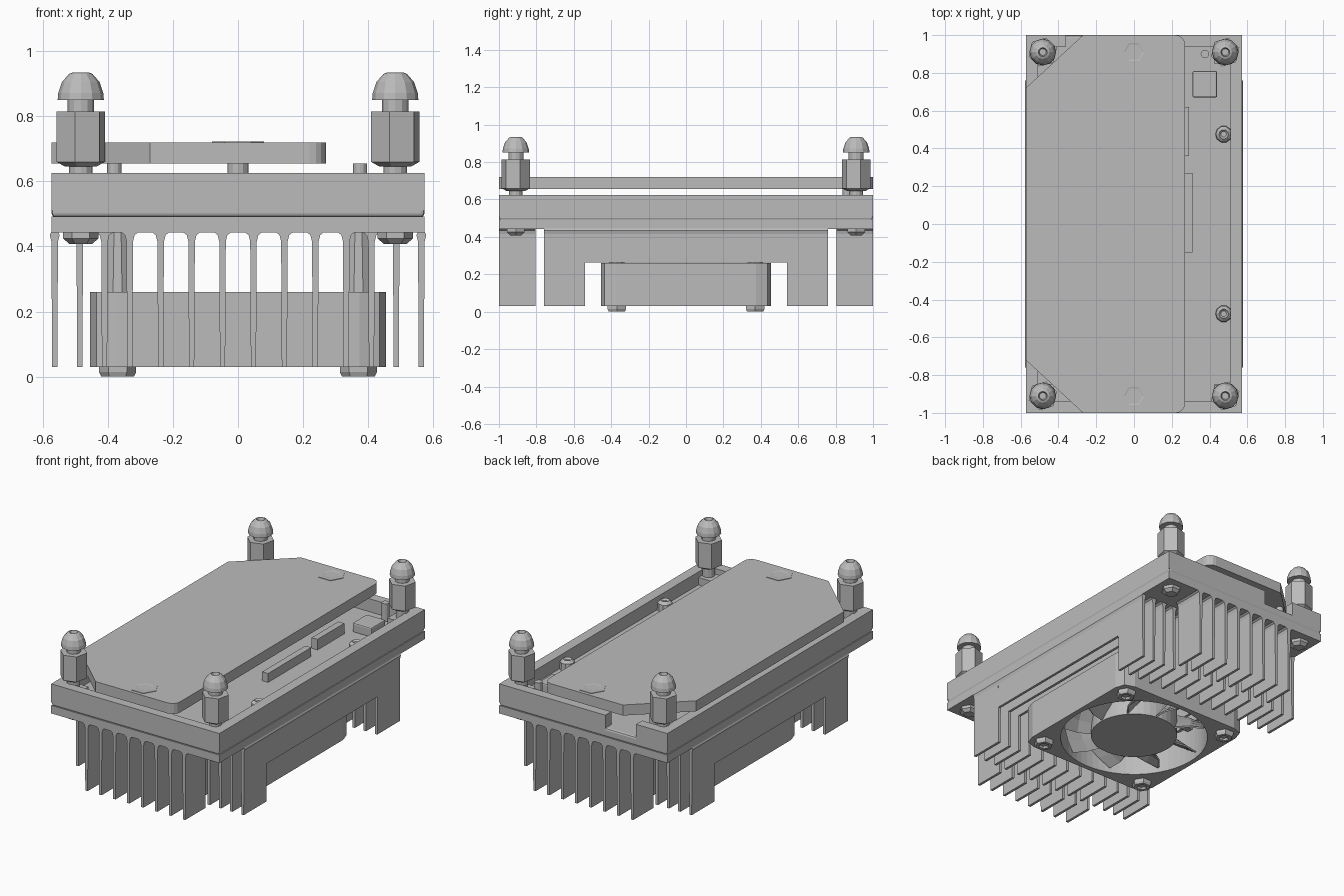
import bpy, bmesh, math
from math import cos, sin, pi

if "Cube" in bpy.data.objects:
    bpy.data.objects.remove(bpy.data.objects["Cube"])

grey = bpy.data.materials.new("plain grey")
grey.use_nodes = True
grey.diffuse_color = (0.5, 0.5, 0.5, 1)
grey.node_tree.nodes["Principled BSDF"].inputs["Base Color"].default_value = (0.5, 0.5, 0.5, 1)


def finish(name, bm, bevel=0):
    bmesh.ops.recalc_face_normals(bm, faces=bm.faces)
    me = bpy.data.meshes.new(name)
    bm.to_mesh(me)
    bm.free()
    me.materials.append(grey)
    ob = bpy.data.objects.new(name, me)
    bpy.context.collection.objects.link(ob)
    if bevel:
        mod = ob.modifiers.new("bevel", "BEVEL")
        mod.width, mod.segments = bevel, 2
    return ob


def box(name, x0, x1, y0, y1, z0, z1, bevel=0):
    return prism(name, [(x0, y0), (x1, y0), (x1, y1), (x0, y1)], z0, z1, bevel=bevel)


def prism(name, outline, a, b, axis="z", bevel=0):
    """Extrude an outline: (x, y) along z, or (x, z) along y."""
    bm = bmesh.new()
    put = (lambda u, v, w: (u, v, w)) if axis == "z" else (lambda u, v, w: (u, w, v))
    low = [bm.verts.new(put(u, v, a)) for u, v in outline]
    top = [bm.verts.new(put(u, v, b)) for u, v in outline]
    bm.faces.new(low)
    bm.faces.new(top)
    n = len(outline)
    for i in range(n):
        j = (i + 1) % n
        bm.faces.new((low[i], low[j], top[j], top[i]))
    return finish(name, bm, bevel)


def lathe(name, profile, x=0, y=0, sides=12, turn=0.0):
    """Closed turned solid from (radius, z) points."""
    bm = bmesh.new()
    rings = [[bm.verts.new((x + r * cos(turn + 2 * pi * i / sides),
                            y + r * sin(turn + 2 * pi * i / sides), z))
              for i in range(sides)] for r, z in profile]
    for a, b in zip(rings, rings[1:]):
        for i in range(sides):
            j = (i + 1) % sides
            bm.faces.new((a[i], a[j], b[j], b[i]))
    bm.faces.new(rings[0])
    bm.faces.new(rings[-1])
    return finish(name, bm)


def rod(name, x, y, r, z0, z1, sides=12, r2=None):
    return lathe(name, [(r, z0), (r if r2 is None else r2, z1)], x, y, sides)


W = 0.573
signs = (-1, 1)
corners = [(sx, sy) for sx in signs for sy in signs]

# Tray: floor, four walls, with an opening in the back wall
box("tray_floor", -W, W, -1, 1, 0.49, 0.545, 0.012)
for s, side in ((-1, "right"), (1, "left")):
    x0, x1 = sorted((s * 0.51, s * W))
    box(f"tray_wall_{side}", x0, x1, -1, 1, 0.51, 0.625)
box("tray_wall_front", -0.51, 0.51, -1, -0.94, 0.51, 0.625)
box("tray_wall_back_long", -0.15, 0.51, 0.94, 1, 0.51, 0.625)
box("tray_wall_back_short", -0.51, -0.36, 0.94, 1, 0.51, 0.625)

# Cover plate with two cut corners and two rounded ones
outline = [(-0.27, 1), (-W, 0.72), (-W, -0.72), (-0.27, -1)]
for cy, start in ((-0.95, -pi / 2), (0.95, 0)):
    outline += [(0.22 + 0.05 * cos(start + k * pi / 8), cy + 0.05 * sin(start + k * pi / 8))
                for k in range(5)]
prism("cover_plate", outline, 0.655, 0.72)
for s in signs:
    rod("cover_support", 0, s * 0.91, 0.032, 0.54, 0.66)
    lathe("cover_screw", [(0.08, 0.716), (0.08, 0.723), (0.055, 0.723), (0.045, 0.721)],
          0, s * 0.91, 6)

# Corner standoffs, domed screws and nuts underneath
for sx, sy in corners:
    x, y = sx * 0.483, sy * 0.91
    box("corner_pad", x - 0.06, x + 0.06, y - 0.06, y + 0.06, 0.54, 0.59)
    rod("standoff_neck", x, y, 0.036, 0.58, 0.66)
    lathe("standoff_hex", [(0.05, 0.645), (0.078, 0.66), (0.078, 0.815)], x, y, 6, 0.3)
    rod("screw_neck", x, y, 0.04, 0.81, 0.855)
    lathe("screw_head", [(0.071, 0.85), (0.069, 0.872), (0.058, 0.905), (0.036, 0.93),
                         (0.024, 0.935), (0.018, 0.915)], x, y, 12)
    lathe("corner_nut", [(0.035, 0.408), (0.055, 0.425), (0.055, 0.45)], x, y, 6)

# Circuit board details in the open strip
box("square_component", 0.31, 0.44, 0.67, 0.81, 0.54, 0.6, 0.008)
rod("thin_post_left", 0.375, 0.9, 0.022, 0.54, 0.655)
rod("thin_post_right", -0.38, 0.86, 0.022, 0.54, 0.655)
box("connector_front", 0.27, 0.31, -0.15, 0.27, 0.54, 0.6)
box("connector_back", 0.25, 0.29, 0.36, 0.62, 0.54, 0.61)
for s in signs:
    lathe("board_screw", [(0.045, 0.54), (0.042, 0.59), (0.025, 0.605), (0.015, 0.595)],
          0.475, s * 0.475, 10)

# Heat sink base and fins
box("heatsink_base", -W, W, -1, 1, 0.443, 0.492)


def fin(x, y0, y1, z0):
    f = 0.028 if abs(x) < 0.5 else 0.01
    prism("fin", [(x - 0.008, z0), (x + 0.008, z0), (x + 0.01, 0.415), (x + 0.015, 0.435),
                  (x + f, 0.445), (x - f, 0.445), (x - 0.015, 0.435), (x - 0.01, 0.415)],
          y0, y1, "y")


middle = [0.095 * (i - 3.5) for i in range(8)]
outer = [s * x for s in signs for x in (0.41, 0.486, 0.563)]
for x in middle + outer:
    fin(x, -0.54, 0.54, 0.262)
    fin(x, -0.76, -0.54, 0.03)
    fin(x, 0.54, 0.76, 0.03)
for x in middle:
    fin(x, -1, -0.805, 0.03)
    fin(x, 0.805, 1, 0.03)

# Fan housing: square outside, round opening
bm = bmesh.new()
N, H = 64, 0.455
loops = []
for inner, z in ((0, 0.03), (0, 0.26), (1, 0.26), (1, 0.03)):
    loop = []
    for i in range(N):
        a = 2 * pi * i / N
        r = 0.425 if inner else min(H / max(abs(cos(a)), abs(sin(a))), 0.615)
        loop.append(bm.verts.new((r * cos(a), r * sin(a), z)))
    loops.append(loop)
for k in range(4):
    a, b = loops[k], loops[(k + 1) % 4]
    for i in range(N):
        j = (i + 1) % N
        bm.faces.new((a[i], a[j], b[j], b[i]))
finish("fan_housing", bm)

# Fan hub, struts and blades
rod("fan_hub", 0, 0, 0.25, 0.045, 0.25, 40)
box("fan_strut_across", -0.43, 0.43, -0.02, 0.02, 0.235, 0.258)
box("fan_strut_along", -0.02, 0.02, -0.43, 0.43, 0.235, 0.258)
for n in range(9):
    bm = bmesh.new()
    grid = []
    for r, sweep in ((0.24, 0), (0.33, 0.06), (0.412, 0.16)):
        row = []
        for k in range(4):
            a = 2 * pi * n / 9 + sweep + k * 0.17
            row.append(bm.verts.new((r * cos(a), r * sin(a), 0.055 + k * 0.05)))
        grid.append(row)
    for a, b in zip(grid, grid[1:]):
        for k in range(3):
            bm.faces.new((a[k], a[k + 1], b[k + 1], b[k]))
    blade = finish("fan_blade", bm)
    blade.modifiers.new("thickness", "SOLIDIFY").thickness = 0.01

# Fan mounting nuts below and tapered posts above
for sx, sy in corners:
    x, y = sx * 0.37, sy * 0.37
    lathe("fan_nut", [(0.025, 0.012), (0.03, 0), (0.05, 0), (0.057, 0.014), (0.057, 0.04)], x, y, 6)
    rod("fan_post", x, y, 0.045, 0.255, 0.45, 10, 0.035)
